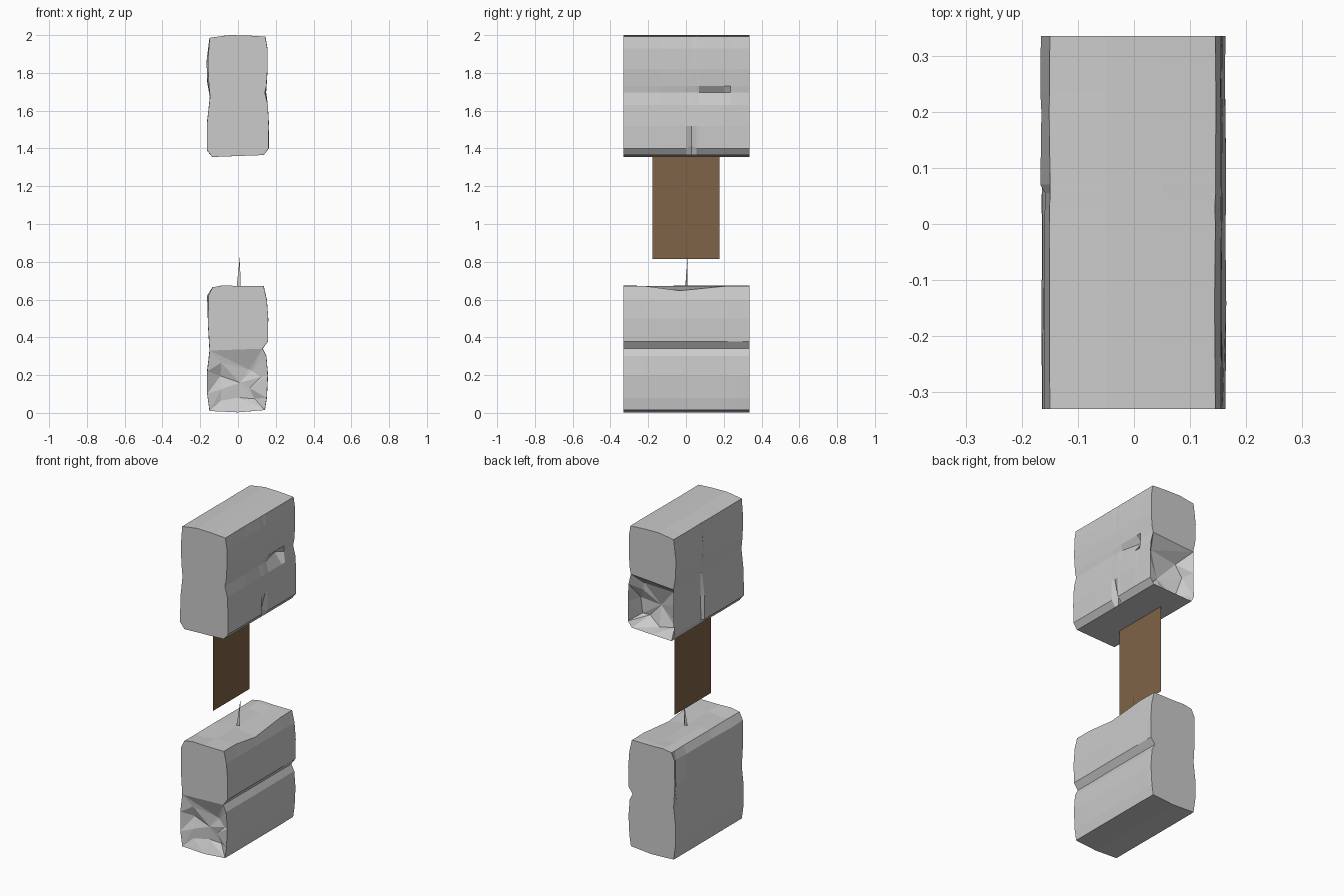
import bpy, bmesh, random
from mathutils import Vector

if "Cube" in bpy.data.objects:
    bpy.data.objects.remove(bpy.data.objects["Cube"])

random.seed(4)


def finish(name, bm):
    bmesh.ops.recalc_face_normals(bm, faces=bm.faces)
    mesh = bpy.data.meshes.new(name)
    bm.to_mesh(mesh)
    bm.free()
    obj = bpy.data.objects.new(name, mesh)
    bpy.context.collection.objects.link(obj)
    return obj


def stone_block(name, profile, right, left, stations, dents, broken_end, depth, inset):
    """Loft an x-z profile along y; the lower half of one end is broken inward.
    right/left are the profile indices of the joint between the two stones."""
    bm = bmesh.new()
    n = len(profile)
    rings = []
    for s, y in enumerate(stations):
        ring = []
        for i, (x, z) in enumerate(profile):
            dx, dz = dents.get((s, i), (0, 0))
            jitter = random.uniform(-0.0015, 0.0015) if 0 < s < len(stations) - 1 else 0
            ring.append(bm.verts.new((x + dx + jitter, y, z + dz)))
        rings.append(ring)
    for a, b in zip(rings, rings[1:]):
        for i in range(n):
            j = (i + 1) % n
            bm.faces.new((a[i], a[j], b[j], b[i]))
    # end faces, one per stone
    for end in (0, -1):
        ring = rings[end]
        bm.faces.new(ring[left:] + ring[:right + 1])
        low = ring[right:left + 1]
        if end != broken_end:
            bm.faces.new(low)
            continue
        inward = Vector((0, depth if end == 0 else -depth, 0))
        mid = sum((v.co for v in low), Vector()) / len(low)
        inner = []
        for v in low:
            p = v.co.lerp(mid, random.uniform(*inset))
            inner.append(bm.verts.new(p + inward * random.uniform(0.4, 1.0)))
        core = bm.verts.new(mid + inward * 0.85)
        for i in range(len(low)):
            j = (i + 1) % len(low)
            bm.faces.new((low[i], low[j], inner[j]))
            bm.faces.new((low[i], inner[j], inner[i]))
            bm.faces.new((inner[i], inner[j], core))
    return finish(name, bm)


# lower pair of stones, broken at the front
lower = [(0.135, 0.672), (0.152, 0.60), (0.16, 0.50), (0.158, 0.378), (0.13, 0.34),
         (0.15, 0.30), (0.158, 0.20), (0.152, 0.08), (0.142, 0.015),
         (0.0, 0.003), (-0.15, 0.01), (-0.163, 0.10), (-0.163, 0.22), (-0.15, 0.33),
         (-0.158, 0.46), (-0.157, 0.62), (-0.135, 0.665), (-0.08, 0.675), (0.0, 0.672)]
lower_dents = {(2, 0): (0.005, -0.025), (4, 14): (0.018, -0.02), (4, 15): (0.02, -0.01),
               (1, 15): (-0.008, 0), (1, 17): (0, -0.015), (3, 18): (0, -0.01)}
stone_block("lower_stones", lower, 4, 13, [-0.33, -0.22, -0.03, 0.22, 0.30, 0.335],
            lower_dents, 0, 0.045, (0.25, 0.65))

# upper pair of stones, broken at the back
upper = [(0.145, 1.992), (0.155, 1.93), (0.156, 1.82), (0.15, 1.73), (0.142, 1.695),
         (0.158, 1.63), (0.163, 1.52), (0.162, 1.40), (0.135, 1.365),
         (0.0, 1.36), (-0.135, 1.355), (-0.164, 1.39), (-0.163, 1.54), (-0.148, 1.675),
         (-0.155, 1.75), (-0.16, 1.86), (-0.15, 1.985), (-0.05, 2.0), (0.05, 1.998)]
upper_dents = {(6, 4): (-0.03, 0), (1, 4): (0.006, 0), (7, 4): (0.006, 0),
               (3, 7): (-0.025, 0.015)}
for s in range(5, 9):               # left side of the lower stone steps inward
    upper_dents[(s, 11)] = (0.012, 0)
    upper_dents[(s, 12)] = (0.014, 0)
    upper_dents[(s, 14)] = (-0.008, 0)
    upper_dents[(s, 15)] = (-0.006, 0)
stone_block("upper_stones", upper, 4, 13,
            [-0.33, -0.14, 0.0, 0.03, 0.055, 0.07, 0.20, 0.235, 0.335],
            upper_dents, -1, 0.14, (0.1, 0.4))

# flat hanging panel under the upper stones
bm = bmesh.new()
bm.faces.new([bm.verts.new((-0.046, y, z)) for y, z in
              ((-0.178, 0.815), (0.178, 0.815), (0.178, 1.365), (-0.178, 1.365))])
panel = finish("hanging_panel", bm)
brown = bpy.data.materials.new("brown")
brown.diffuse_color = (0.21, 0.125, 0.065, 1)
brown.use_nodes = True
brown.node_tree.nodes["Principled BSDF"].inputs["Base Color"].default_value = brown.diffuse_color
panel.data.materials.append(brown)

# thin splinter on the lower stones
bm = bmesh.new()
base = [bm.verts.new(p) for p in ((-0.008, -0.005, 0.66), (0.014, -0.004, 0.66), (0.003, 0.007, 0.66))]
tip = bm.verts.new((0.01, 0.01, 0.83))
bm.faces.new(base)
for i in range(3):
    bm.faces.new((base[i], base[(i + 1) % 3], tip))
finish("splinter", bm)
